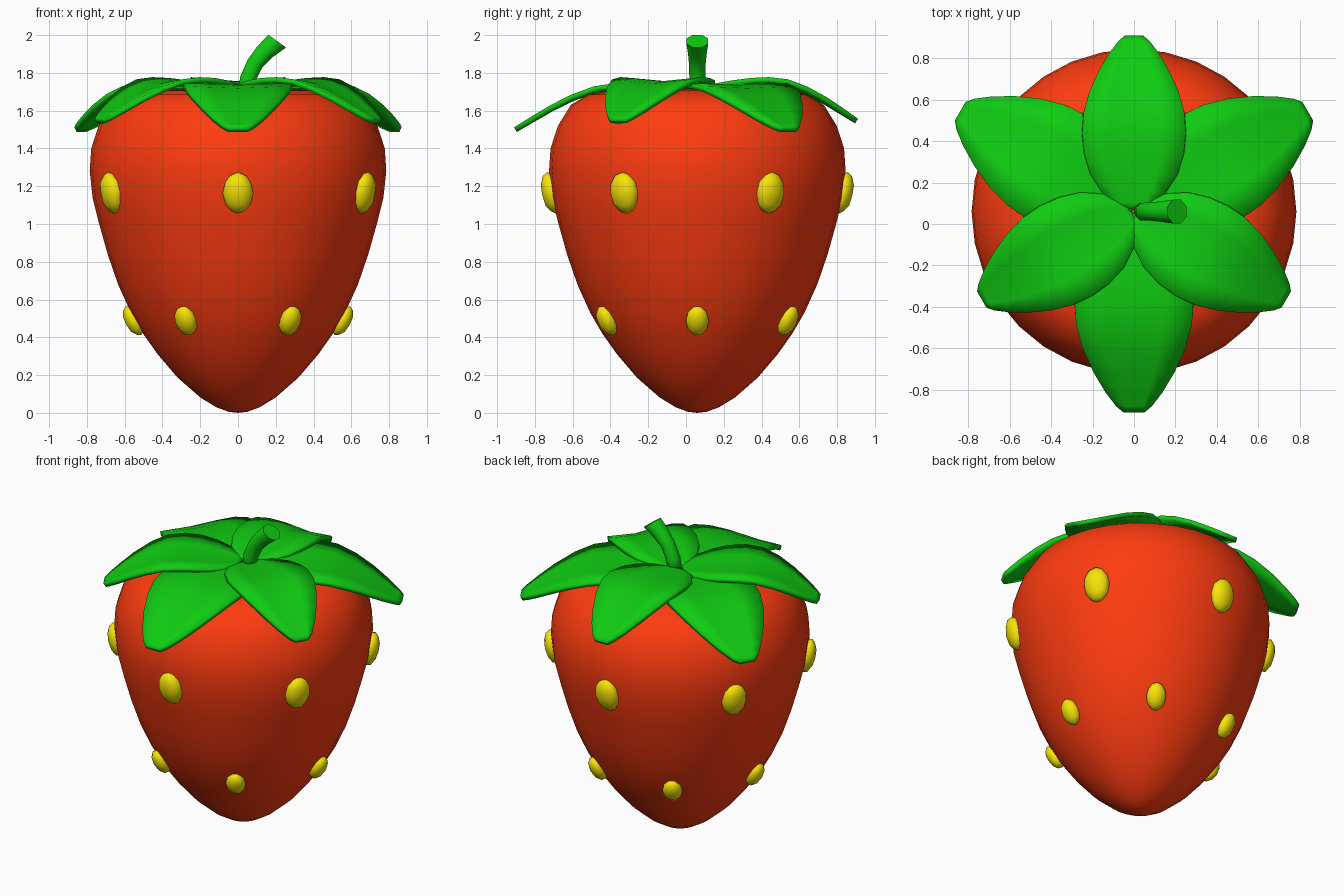
import bpy, bmesh, math
from mathutils import Matrix, Vector

if "Cube" in bpy.data.objects:
    bpy.data.objects.remove(bpy.data.objects["Cube"])

CY = 0.06  # the fruit axis sits slightly behind the origin


def material(name, rgb):
    m = bpy.data.materials.new(name)
    m.diffuse_color = (*rgb, 1)
    m.use_nodes = True
    m.node_tree.nodes["Principled BSDF"].inputs["Base Color"].default_value = m.diffuse_color
    return m


RED = material("red", (1.0, 0.045, 0.005))
GREEN = material("green", (0.005, 0.6, 0.006))
YELLOW = material("yellow", (0.92, 0.78, 0.002))


def finish(name, bm, mat):
    bmesh.ops.recalc_face_normals(bm, faces=bm.faces)
    for f in bm.faces:
        f.smooth = True
    me = bpy.data.meshes.new(name)
    bm.to_mesh(me)
    bm.free()
    me.materials.append(mat)
    ob = bpy.data.objects.new(name, me)
    bpy.context.collection.objects.link(ob)
    return ob


def loft(bm, rings):
    """Join successive closed rings of vertices with quads."""
    for a, b in zip(rings, rings[1:]):
        n = len(a)
        for i in range(n):
            bm.faces.new((a[i], a[(i + 1) % n], b[(i + 1) % n], b[i]))


# Fruit body: lathed profile (radius, height)
profile = [(0.05, 0.006), (0.115, 0.03), (0.20, 0.082), (0.32, 0.187), (0.425, 0.31),
           (0.503, 0.42), (0.567, 0.53), (0.635, 0.68), (0.69, 0.84), (0.735, 1.0),
           (0.77, 1.14), (0.785, 1.28), (0.777, 1.40), (0.738, 1.52), (0.67, 1.63),
           (0.58, 1.685), (0.46, 1.707), (0.25, 1.715)]
bm = bmesh.new()
N = 32
rings = [[bm.verts.new((r * math.cos(2 * math.pi * i / N), CY + r * math.sin(2 * math.pi * i / N), z))
          for i in range(N)] for r, z in profile]
loft(bm, rings)
for ring, z in ((rings[0], 0), (rings[-1], 1.715)):
    tip = bm.verts.new((0, CY, z))
    for i in range(N):
        bm.faces.new((tip, ring[i], ring[(i + 1) % N]))
finish("fruit_body", bm, RED)


# Seeds: two staggered rows of six, lying along the surface
def seed(name, angle, r, z, size, tilt):
    bm = bmesh.new()
    bmesh.ops.create_icosphere(bm, subdivisions=2, radius=1.02)
    bm.transform(Matrix.Translation((r * math.cos(angle), CY + r * math.sin(angle), z))
                 @ Matrix.Rotation(angle, 4, 'Z')
                 @ Matrix.Rotation(math.radians(tilt), 4, 'Y')
                 @ Matrix.Diagonal((*size, 1)))
    finish(name, bm, YELLOW)


for i in range(6):
    seed(f"upper_seed_{i}", math.radians(30 + 60 * i), 0.772, 1.165, (0.052, 0.08, 0.11), 12)
    seed(f"lower_seed_{i}", math.radians(60 * i), 0.553, 0.488, (0.045, 0.06, 0.085), 28)

# Leaves: rows of (fraction of length, half width, midrib height), short ones on top
leaf_rows = [(0, 0.05, 1.725), (0.04, 0.11, 1.727), (0.1, 0.155, 1.73), (0.2, 0.21, 1.735),
             (0.32, 0.24, 1.739), (0.44, 0.25, 1.736), (0.56, 0.243, 1.719), (0.68, 0.215, 1.678),
             (0.8, 0.17, 1.622), (0.9, 0.12, 1.567), (0.97, 0.075, 1.528), (1, 0.045, 1.512)]


def leaf(name, angle, length, width, lift, cup):
    """Thin leaf whose edges rise above the midrib by the cup amount."""
    bm = bmesh.new()
    rot = Matrix.Rotation(angle, 3, 'Z')
    rows = []
    for s, w, z in leaf_rows:
        row = []
        for t in (-1, -0.5, 0, 0.5, 1):
            p = rot @ Vector((0.01 + s * length, t * w * width, 0))
            height = z + lift * s + cup * abs(t) * max(0, math.sin(math.pi * s)) ** 0.7
            row.append(bm.verts.new((p.x, p.y + CY, height)))
        rows.append(row)
    for a, b in zip(rows, rows[1:]):
        for i in range(4):
            bm.faces.new((a[i], b[i], b[i + 1], a[i + 1]))
    ob = finish(name, bm, GREEN)
    if ob.data.polygons[20].normal.z < 0:
        ob.data.flip_normals()
    solid = ob.modifiers.new("thickness", 'SOLIDIFY')
    solid.thickness = 0.028
    solid.offset = -1


for i in range(6):
    a = math.radians(30 + 60 * i)
    if i % 2:
        leaf(f"short_leaf_{i}", a, 0.84, 1.0, 0.045, 0.022)
    else:
        leaf(f"long_leaf_{i}", a, 0.96, 1.15, 0.0, 0.01)

# Stem: eight-sided tube along a bent path (x, z, radius, lean from vertical)
path = [(0.04, 1.68, 0.046, 8), (0.053, 1.77, 0.046, 18), (0.09, 1.85, 0.047, 30),
        (0.14, 1.91, 0.053, 38), (0.208, 1.968, 0.062, 36)]
bm = bmesh.new()
rings = []
for x, z, r, lean in path:
    m = Matrix.Translation((x, CY, z)) @ Matrix.Rotation(math.radians(lean), 4, 'Y')
    rings.append([bm.verts.new(m @ Vector((r * math.cos(math.radians(22.5 + 45 * i)),
                                           r * math.sin(math.radians(22.5 + 45 * i)), 0)))
                  for i in range(8)])
loft(bm, rings)
caps = [bm.faces.new(rings[0]), bm.faces.new(rings[-1])]
for e in caps[1].edges:
    e.smooth = False  # crisp cut end
finish("stem", bm, GREEN)
